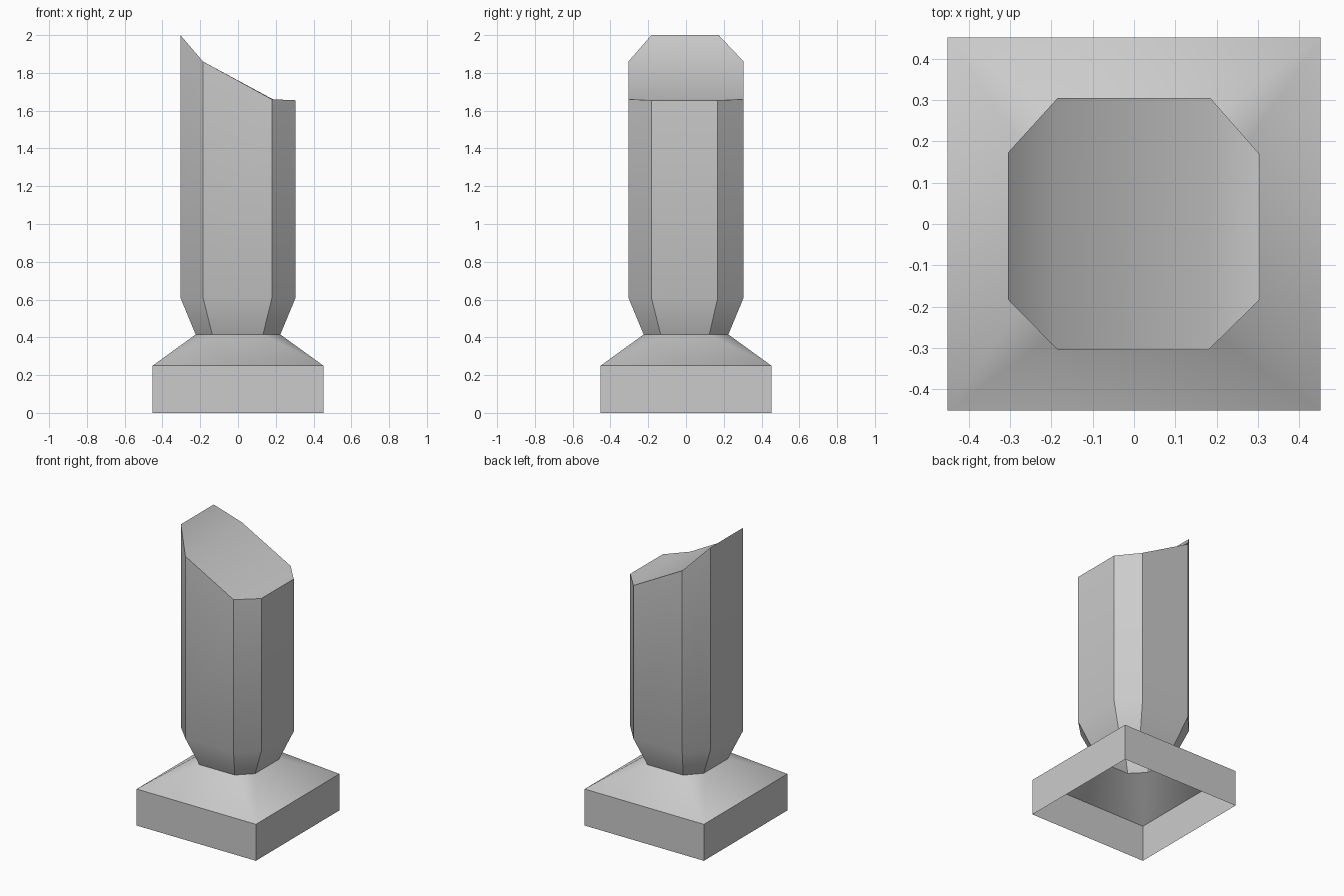
import bpy, bmesh, math

if "Cube" in bpy.data.objects:
    bpy.data.objects.remove(bpy.data.objects["Cube"])

# Slightly irregular octagon, counter-clockwise from the front edge: x, y, top height
OCT = [(-0.185, -0.305, 1.86), (0.18, -0.305, 1.66),
       (0.305, -0.183, 1.655), (0.305, 0.168, 1.655),
       (0.185, 0.305, 1.66), (-0.185, 0.305, 1.86),
       (-0.305, 0.173, 2.0), (-0.305, -0.183, 2.0)]
NECK, NECK_Z, SHOULDER_Z = 0.735, 0.415, 0.61
HALF, RIM_Z = 0.452, 0.25


def finish(name, bm):
    bm.normal_update()
    mesh = bpy.data.meshes.new(name)
    bm.to_mesh(mesh)
    bm.free()
    obj = bpy.data.objects.new(name, mesh)
    bpy.context.collection.objects.link(obj)
    bpy.ops.object.select_all(action='DESELECT')
    obj.select_set(True)
    bpy.context.view_layer.objects.active = obj
    bpy.ops.object.shade_smooth_by_angle(angle=math.radians(32))
    return obj


def bridge(bm, lower, upper):
    n = len(lower)
    for i in range(n):
        j = (i + 1) % n
        bm.faces.new((lower[i], lower[j], upper[j], upper[i]))


def neck_ring(bm):
    return [bm.verts.new((x * NECK, y * NECK, NECK_Z)) for x, y, _ in OCT]


# Octagonal column with flared neck and slanted, creased top
bm = bmesh.new()
neck = neck_ring(bm)
shoulder = [bm.verts.new((x, y, SHOULDER_Z)) for x, y, _ in OCT]
top = [bm.verts.new(p) for p in OCT]
bridge(bm, neck, shoulder)
bridge(bm, shoulder, top)
for ids in ((5, 6, 7, 0), (0, 1, 4, 5), (1, 2, 3, 4)):
    bm.faces.new([top[i] for i in ids])
finish("column", bm)

# Hollow square base: straight walls, then a slope up to the octagonal neck
bm = bmesh.new()
corners = [(-HALF, -HALF), (HALF, -HALF), (HALF, HALF), (-HALF, HALF)]
foot = [bm.verts.new((x, y, 0)) for x, y in corners]
rim = [bm.verts.new((x, y, RIM_Z)) for x, y in corners]
neck = neck_ring(bm)
bridge(bm, foot, rim)
for i in range(4):
    a, b, c = neck[2 * i], neck[2 * i + 1], neck[(2 * i + 2) % 8]
    j = (i + 1) % 4
    bm.faces.new((rim[i], rim[j], b, a))
    bm.faces.new((rim[j], c, b))
finish("base", bm)
